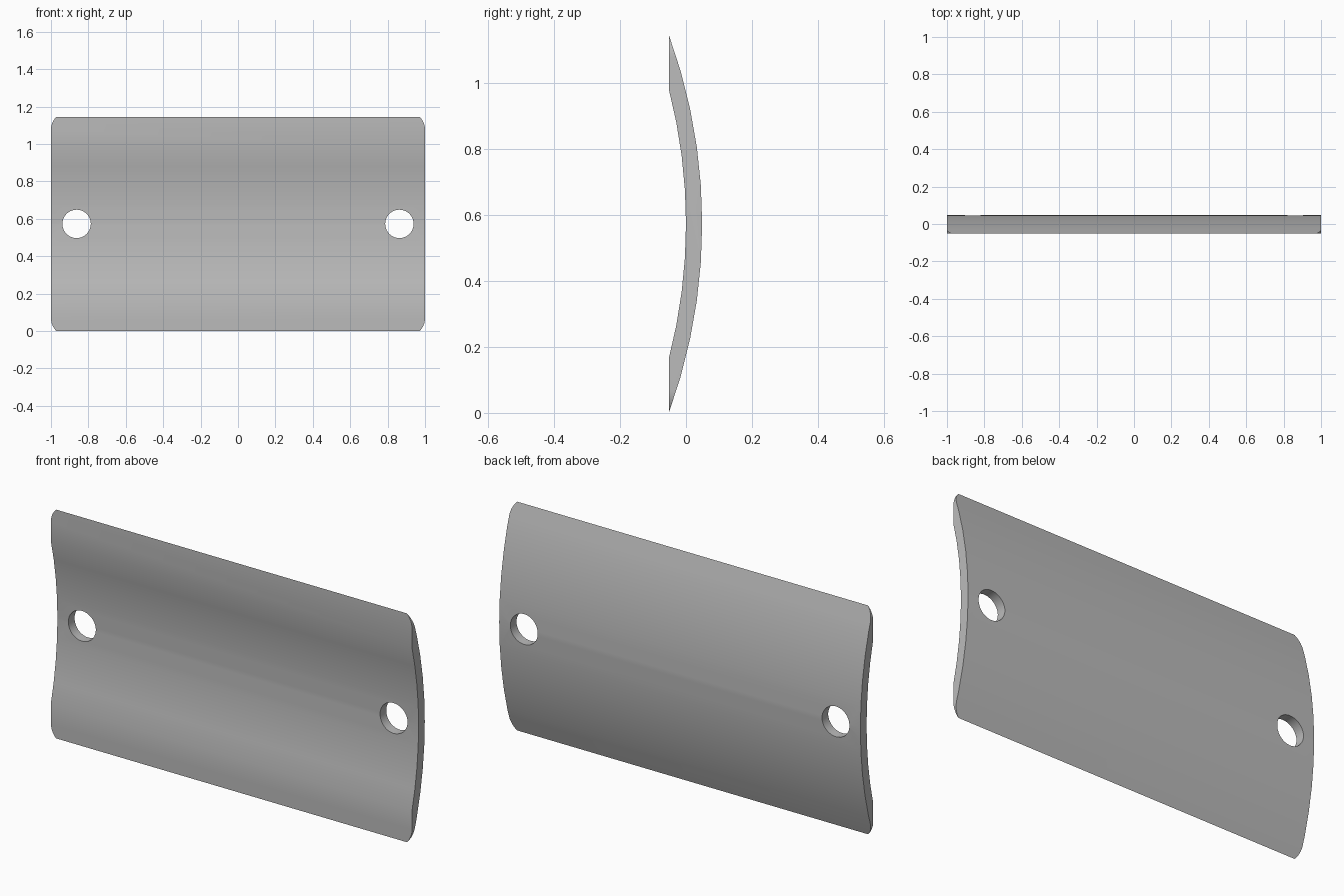
import bpy, bmesh, math
from mathutils import Vector

default = bpy.data.objects.get("Cube")
if default:
    bpy.data.objects.remove(default, do_unlink=True)

HEIGHT, FRONT, BACK, WALL = 1.145, -0.052, 0.049, 0.049
MID = HEIGHT / 2
SAG = BACK - FRONT
RADIUS = (MID ** 2 + SAG ** 2) / (2 * SAG)
CENTRE_Y = BACK - RADIUS


def prism(name, outline, depth):
    """Extrude a closed outline of points along a vector."""
    bm = bmesh.new()
    face = bm.faces.new([bm.verts.new(p) for p in outline])
    new = bmesh.ops.extrude_face_region(bm, geom=[face])["geom"]
    bmesh.ops.translate(bm, vec=depth,
                        verts=[v for v in new if isinstance(v, bmesh.types.BMVert)])
    bmesh.ops.recalc_face_normals(bm, faces=bm.faces)
    mesh = bpy.data.meshes.new(name)
    bm.to_mesh(mesh)
    bm.free()
    obj = bpy.data.objects.new(name, mesh)
    bpy.context.collection.objects.link(obj)
    return obj


def shell_arc(radius, steps):
    """Arc from the lower to the upper point where it meets the front plane."""
    end = math.acos((FRONT - CENTRE_Y) / radius)
    angles = [end * (2 * i / steps - 1) for i in range(steps + 1)]
    return [Vector((-1, CENTRE_Y + radius * math.cos(a), MID + radius * math.sin(a)))
            for a in angles]


def cut(target, cutter, operation):
    mod = target.modifiers.new(cutter.name, "BOOLEAN")
    mod.object, mod.operation, mod.solver = cutter, operation, "EXACT"
    bpy.context.view_layer.objects.active = target
    bpy.ops.object.modifier_apply(modifier=mod.name)
    bpy.data.objects.remove(cutter, do_unlink=True)


# Curved plate with flattened front lips
profile = shell_arc(RADIUS, 10) + shell_arc(RADIUS - WALL, 8)[::-1]
plate = prism("curved_plate", profile, (2, 0, 0))

# Rounded corners
CORNER, RISE = 0.1, 0.07
start = math.asin(RISE / CORNER)
corner = [(1 - CORNER + CORNER * math.cos(a), RISE - CORNER * math.sin(a))
          for a in [start * (1 - i / 8) for i in range(9)]]
corner.insert(0, (corner[0][0], -0.05))
side = corner + [(x, HEIGHT - z) for x, z in reversed(corner)]
outline = side + [(-x, z) for x, z in reversed(side)]
cut(plate, prism("corner_cutter", [(x, -0.5, z) for x, z in outline], (0, 1, 0)),
    "INTERSECT")

# Mounting holes
for sign in (-1, 1):
    ring = [(sign * 0.863 + 0.076 * math.cos(math.tau * i / 40), -0.5,
             MID + 0.076 * math.sin(math.tau * i / 40)) for i in range(40)]
    cut(plate, prism("hole_cutter", ring, (0, 1, 0)), "DIFFERENCE")

# Grey finish
grey = bpy.data.materials.new("plain_grey")
colour = (0.5, 0.5, 0.5, 1)
grey.use_nodes = True
grey.diffuse_color = colour
grey.node_tree.nodes["Principled BSDF"].inputs["Base Color"].default_value = colour
plate.data.materials.clear()
plate.data.materials.append(grey)

bpy.ops.object.select_all(action="DESELECT")
plate.select_set(True)
bpy.context.view_layer.objects.active = plate
bpy.ops.object.shade_smooth_by_angle(angle=math.radians(30))
